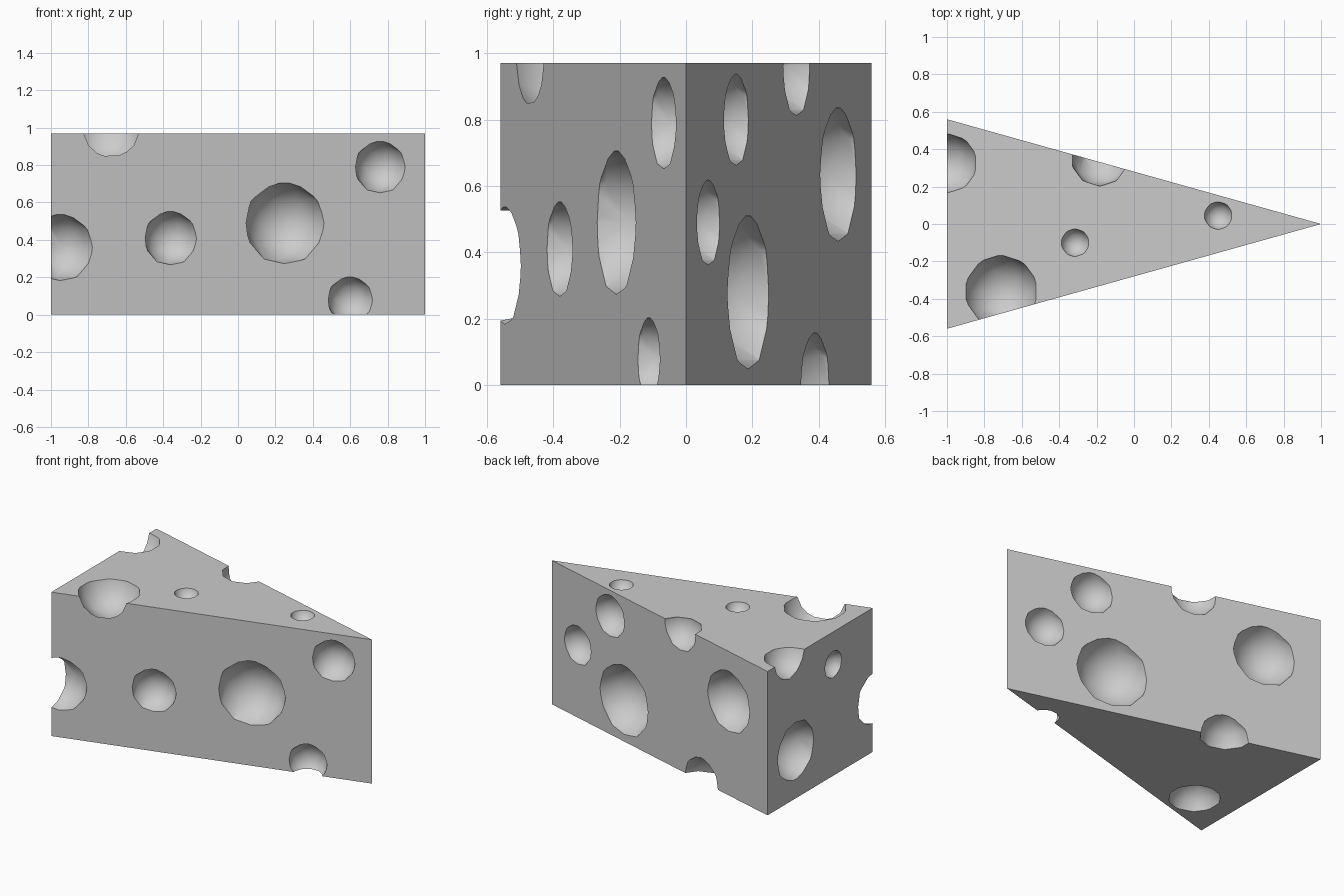
import bpy, bmesh
from mathutils import Vector, Matrix

if "Cube" in bpy.data.objects:
    bpy.data.objects.remove(bpy.data.objects["Cube"])

H, W = 0.97, 0.56          # height and half width of the wedge

# Wedge body: triangular profile pulled upward
bm = bmesh.new()
base = bm.faces.new([bm.verts.new(p) for p in ((-1, -W, 0), (1, 0, 0), (-1, W, 0))])
top = bmesh.ops.extrude_face_region(bm, geom=[base])
bmesh.ops.translate(bm, vec=(0, 0, H),
                    verts=[v for v in top["geom"] if isinstance(v, bmesh.types.BMVert)])
bmesh.ops.recalc_face_normals(bm, faces=bm.faces)
mesh = bpy.data.meshes.new("cheese_wedge")
bm.to_mesh(mesh)
bm.free()
wedge = bpy.data.objects.new("cheese_wedge", mesh)
bpy.context.collection.objects.link(wedge)

# Hole centres on each face and rim radius
side_front = [(0.25, 0.49, 0.22), (-0.36, 0.41, 0.145), (-0.95, 0.36, 0.18), (0.76, 0.79, 0.14),
              (0.60, 0.08, 0.125)]
side_back = [(0.46, 0.80, 0.14), (0.76, 0.49, 0.13), (0.33, 0.28, 0.235), (-0.64, 0.635, 0.205),
             (-0.19, 0.96, 0.15), (-0.39, 0.0, 0.16)]
top_holes = [(-0.71, -0.36, 0.195), (0.45, 0.045, 0.075), (-0.315, -0.10, 0.075), (-1.0, 0.325, 0.16)]
left_holes = [(0.26, 0.32, 0.195), (-0.14, 0.75, 0.09)]
bottom_holes = [(-0.72, -0.29, 0.16)]

cut = bmesh.new()


def bubble(point, normal, r):
    """Low-poly ball whose centre sits slightly outside the face."""
    centre = Vector(point) + Vector(normal).normalized() * r * 0.15
    bmesh.ops.create_icosphere(cut, subdivisions=2, radius=r * 1.03,
                               matrix=Matrix.Translation(centre))


for sign, holes in ((-1, side_front), (1, side_back)):
    for x, z, r in holes:
        bubble((x, sign * W / 2 * (1 - x), z), (W / 2, sign, 0), r)
for x, y, r in top_holes:
    bubble((x, y, H), (0, 0, 1), r)
for y, z, r in left_holes:
    bubble((-1, y, z), (-1, 0, 0), r)
for x, y, r in bottom_holes:
    bubble((x, y, 0), (0, 0, -1), r)

cut_mesh = bpy.data.meshes.new("hole_cutter")
cut.to_mesh(cut_mesh)
cut.free()
cutter = bpy.data.objects.new("hole_cutter", cut_mesh)
bpy.context.collection.objects.link(cutter)
cutter.hide_render = True

# Carve the holes, then smooth inside them while keeping rims crisp
mod = wedge.modifiers.new("holes", 'BOOLEAN')
mod.object = cutter
mod.solver = 'EXACT'
mod.use_self = True
bpy.context.view_layer.objects.active = wedge
wedge.select_set(True)
bpy.ops.object.modifier_apply(modifier=mod.name)
bpy.data.objects.remove(cutter)
bpy.ops.object.shade_smooth_by_angle(angle=0.7)
